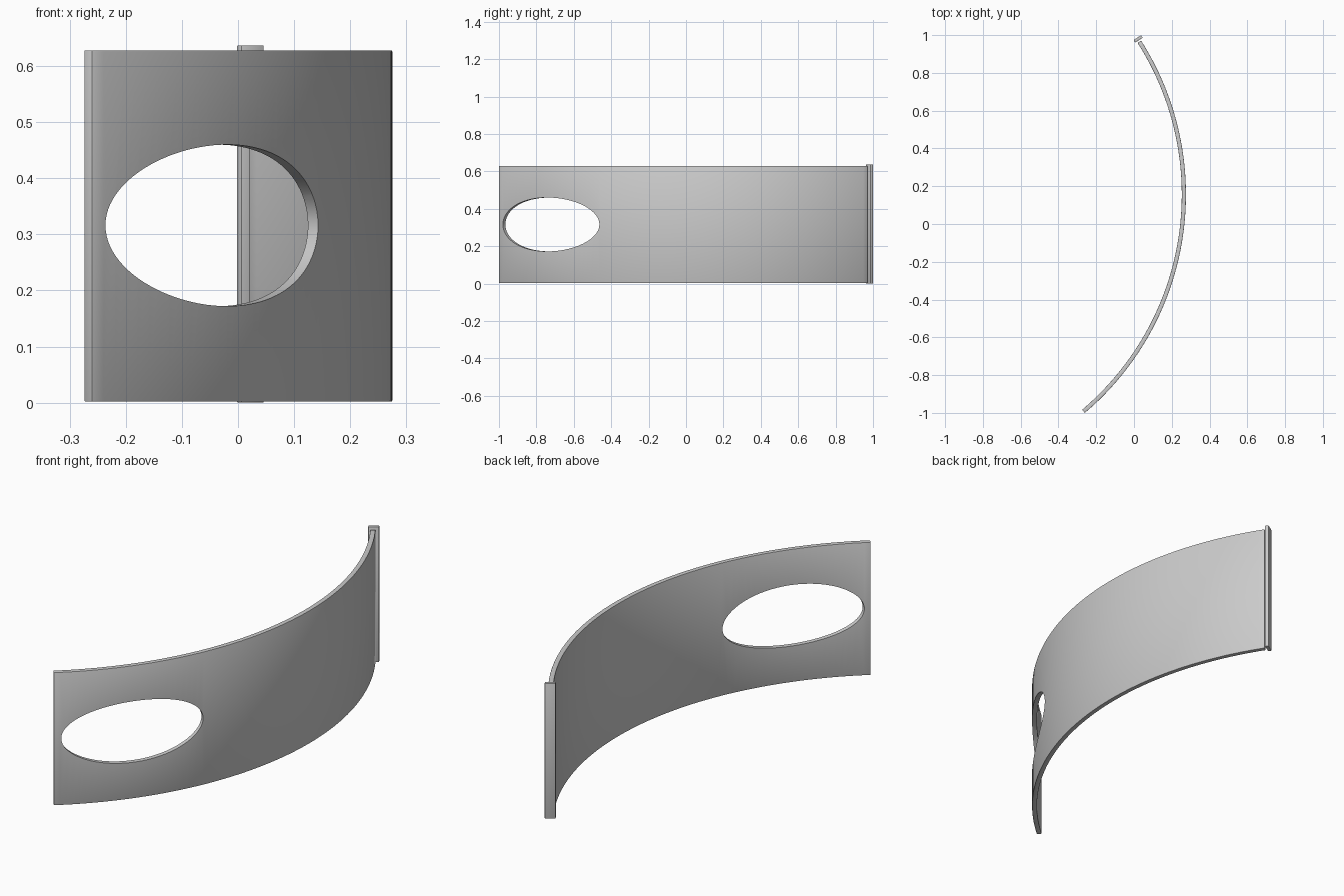
import bpy, bmesh, math
from mathutils import Matrix, Vector

cube = bpy.data.objects.get("Cube")
if cube:
    bpy.data.objects.remove(cube, do_unlink=True)

# Arc layout, seen from above
CENTRE = Vector((-1.241, 0.156, 0))
OUTER, THICK = 1.516, 0.022
MID = OUTER - THICK / 2
START, END = math.radians(-49.7), math.radians(32.5)
Z_LOW, Z_HIGH = 0.002, 0.628

grey = bpy.data.materials.new("plain grey")
grey.use_nodes = True
grey.diffuse_color = (0.6, 0.6, 0.6, 1)
grey.node_tree.nodes["Principled BSDF"].inputs["Base Color"].default_value = (0.6, 0.6, 0.6, 1)


def make_object(name, bm):
    bmesh.ops.recalc_face_normals(bm, faces=bm.faces)
    mesh = bpy.data.meshes.new(name)
    bm.to_mesh(mesh)
    bm.free()
    mesh.materials.append(grey)
    obj = bpy.data.objects.new(name, mesh)
    bpy.context.collection.objects.link(obj)
    return obj


def on_arc(angle, radius, z=0):
    return CENTRE + Vector((radius * math.cos(angle), radius * math.sin(angle), z))


def activate(obj):
    bpy.ops.object.select_all(action='DESELECT')
    obj.select_set(True)
    bpy.context.view_layer.objects.active = obj


def soften(obj, width):
    bevel = obj.modifiers.new("soft edges", 'BEVEL')
    bevel.width = width
    bevel.segments = 2
    bevel.limit_method = 'ANGLE'
    bevel.angle_limit = math.radians(40)
    activate(obj)
    bpy.ops.object.modifier_apply(modifier=bevel.name)


# Curved band: a rectangular section swept along the arc
bm = bmesh.new()
STEPS = 80
rings = []
for i in range(STEPS + 1):
    a = START + (END - START) * i / STEPS
    rings.append([bm.verts.new(on_arc(a, r, z)) for r, z in (
        (OUTER, Z_LOW), (OUTER, Z_HIGH), (OUTER - THICK, Z_HIGH), (OUTER - THICK, Z_LOW))])
for a, b in zip(rings, rings[1:]):
    for k in range(4):
        bm.faces.new((a[k], a[(k + 1) % 4], b[(k + 1) % 4], b[k]))
bm.faces.new(rings[0])
bm.faces.new(rings[-1])
band = make_object("curved_band", bm)
soften(band, 0.002)

# Oval opening, cut straight through along the local radius
hole_angle = math.radians(-36.3)
bm = bmesh.new()
bmesh.ops.create_cone(bm, cap_ends=True, segments=96, radius1=1, radius2=1, depth=0.4)
bmesh.ops.transform(bm, verts=bm.verts, matrix=(
    Matrix.Translation(on_arc(hole_angle, MID, 0.316))
    @ Matrix.Rotation(hole_angle, 4, 'Z')
    @ Matrix.Rotation(math.radians(90), 4, 'Y')
    @ Matrix.Diagonal((0.144, 0.32, 1, 1))))
cutter = make_object("opening_cutter", bm)
cutter.hide_render = True
cut = band.modifiers.new("opening", 'BOOLEAN')
cut.operation = 'DIFFERENCE'
cut.solver = 'EXACT'
cut.object = cutter
activate(band)
bpy.ops.object.modifier_apply(modifier=cut.name)
bpy.data.objects.remove(cutter, do_unlink=True)
bpy.ops.object.shade_smooth_by_angle(angle=math.radians(30))

# Upright end strip, slightly wider and taller than the band
bm = bmesh.new()
bmesh.ops.create_cube(bm, size=1)
bmesh.ops.transform(bm, verts=bm.verts, matrix=(
    Matrix.Translation((0.022, 0.98, 0.3185))
    @ Matrix.Rotation(END, 4, 'Z')
    @ Matrix.Diagonal((0.047, 0.016, 0.637, 1))))
strip = make_object("end_strip", bm)
soften(strip, 0.0015)
bpy.ops.object.shade_smooth_by_angle(angle=math.radians(30))
